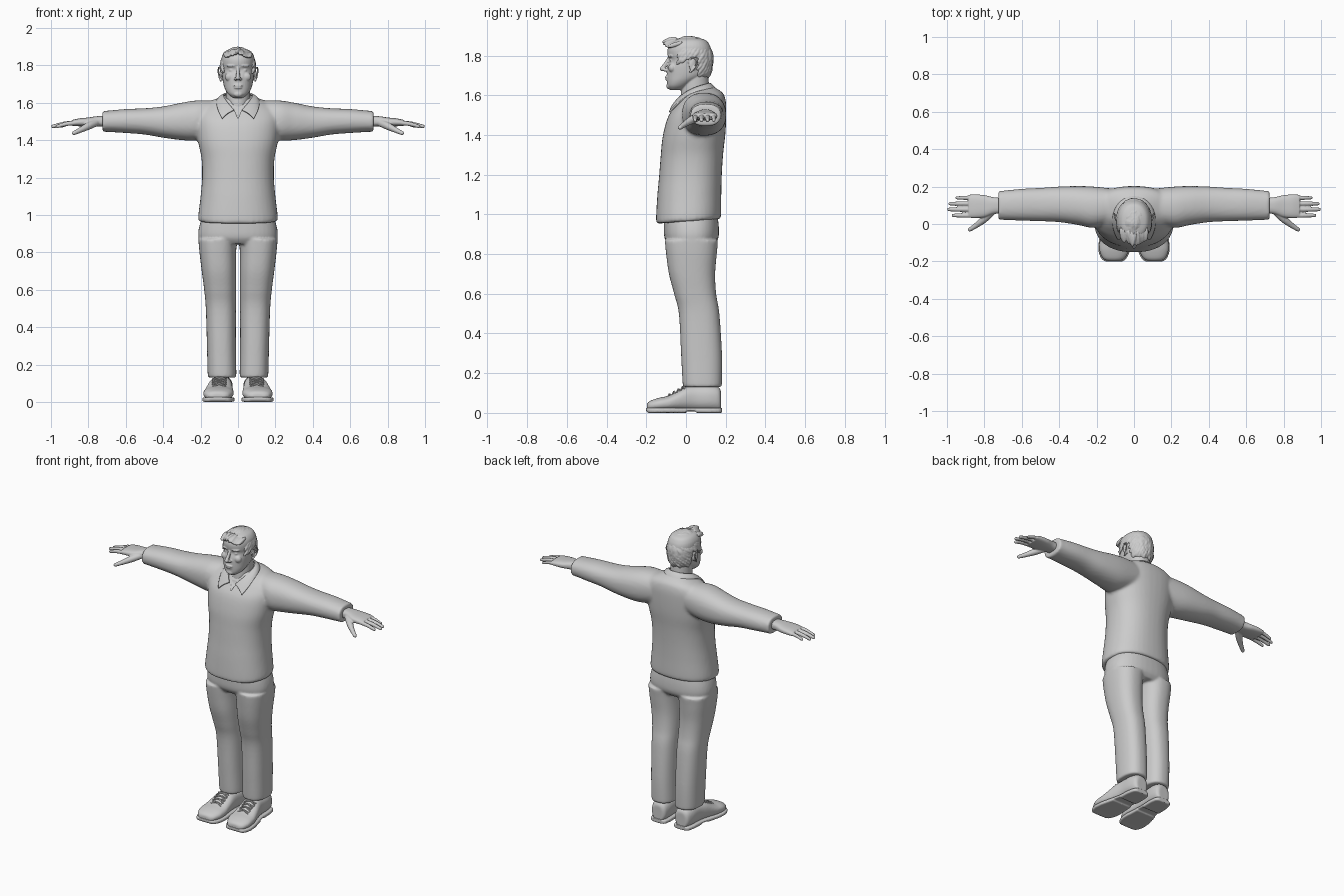
import bpy, bmesh, math, random
from mathutils import Vector, Matrix

if "Cube" in bpy.data.objects:
    bpy.data.objects.remove(bpy.data.objects["Cube"])

random.seed(4)


def spline(rows, steps=5):
    """Catmull-Rom resampling of tuples of numbers."""
    out = []
    for i in range(len(rows) - 1):
        a, b = rows[max(i - 1, 0)], rows[i]
        c, d = rows[i + 1], rows[min(i + 2, len(rows) - 1)]
        for s in range(steps):
            t = s / steps
            out.append([0.5 * (2 * q + (r - p) * t + (2 * p - 5 * q + 4 * r - w) * t * t
                               + (3 * q - p - 3 * r + w) * t ** 3) for p, q, r, w in zip(a, b, c, d)])
    return out + [list(rows[-1])]


def skin(bm, rings):
    """Closed skin over rings of points."""
    vs = [[bm.verts.new(p) for p in r] for r in rings]
    n = len(vs[0])
    for r, s in zip(vs, vs[1:]):
        for i in range(n):
            bm.faces.new((r[i], r[(i + 1) % n], s[(i + 1) % n], s[i]))
    bm.faces.new(vs[0])
    bm.faces.new(vs[-1])


def loft(bm, axis, rows, power=2.3, tilt=0.0, n=40):
    """Rows are (position on axis, min, max, min, max) of superelliptic sections."""
    rings = []
    for t, a0, a1, b0, b1 in spline(rows):
        ring = []
        for k in range(n):
            c, s = math.cos(2 * math.pi * k / n), math.sin(2 * math.pi * k / n)
            a = (a0 + a1) / 2 + (a1 - a0) / 2 * math.copysign(abs(c) ** (2 / power), c)
            b = (b0 + b1) / 2 + (b1 - b0) / 2 * math.copysign(abs(s) ** (2 / power), s)
            ring.append({'x': (t, a, b), 'y': (a, t, b), 'z': (a, b, t + tilt * s)}[axis])
        rings.append(ring)
    skin(bm, rings)


def blob(bm, loc, scale, rot=None, sub=3):
    m = Matrix.Translation(loc) @ (rot or Matrix()) @ Matrix.Diagonal((*scale, 1))
    bmesh.ops.create_icosphere(bm, subdivisions=sub, radius=1, matrix=m)


def tube(bm, rows, n=14):
    """Round tube through (x, y, z, radius) rows with ball ends."""
    pts = spline(rows, 4)
    rings = []
    for i, p in enumerate(pts):
        d = Vector(pts[min(i + 1, len(pts) - 1)][:3]) - Vector(pts[max(i - 1, 0)][:3])
        u = d.orthogonal().normalized() if i == 0 else (u - d * u.dot(d) / d.length_squared).normalized()
        v = d.normalized().cross(u)
        rings.append([Vector(p[:3]) + p[3] * (u * math.cos(2 * math.pi * k / n) + v * math.sin(2 * math.pi * k / n))
                      for k in range(n)])
    skin(bm, rings)
    for p in (pts[0], pts[-1]):
        blob(bm, p[:3], [p[3]] * 3, sub=2)


def mirror(bm):
    new = bmesh.ops.duplicate(bm, geom=bm.verts[:] + bm.edges[:] + bm.faces[:])['geom']
    for v in new:
        if isinstance(v, bmesh.types.BMVert):
            v.co.x *= -1


def finish(name, bm, voxel=0, smooth=0):
    bmesh.ops.recalc_face_normals(bm, faces=bm.faces[:])
    me = bpy.data.meshes.new(name)
    bm.to_mesh(me)
    bm.free()
    me.shade_smooth()
    ob = bpy.data.objects.new(name, me)
    bpy.context.collection.objects.link(ob)
    if voxel:
        r = ob.modifiers.new('blend', 'REMESH')
        r.mode, r.voxel_size, r.use_smooth_shade = 'VOXEL', voxel, True
    if smooth:
        s = ob.modifiers.new('soften', 'SMOOTH')
        s.factor, s.iterations = 0.5, smooth
    return ob


# Sweater: sleeves and torso blended
bm = bmesh.new()
loft(bm, 'x', [(.12, 0, .19, 1.42, 1.612), (.22, -.02, .2, 1.398, 1.612), (.3, -.005, .203, 1.40, 1.60),
               (.4, .01, .2, 1.413, 1.58), (.5, .015, .193, 1.43, 1.57), (.6, .018, .188, 1.438, 1.566),
               (.7, .022, .178, 1.444, 1.557), (.725, .022, .177, 1.443, 1.556)])
mirror(bm)
loft(bm, 'z', [(.965, -.203, .203, -.146, .17), (.985, -.213, .213, -.151, .177), (1.1, -.2, .2, -.145, .178),
               (1.2, -.192, .192, -.136, .181), (1.3, -.195, .195, -.128, .188), (1.4, -.215, .215, -.118, .199),
               (1.5, -.225, .225, -.092, .203), (1.56, -.215, .215, -.052, .2), (1.6, -.165, .165, -.022, .185),
               (1.63, -.085, .085, -.01, .14)], tilt=.012)
sweater = finish('sweater', bm, .0095, 5)

# V-shaped neck opening
bm = bmesh.new()
skin(bm, [[(-.045, y, 1.62), (.045, y, 1.62), (0, y, 1.515)] for y in (-.25, -.035)])
cutter = finish('neckline_cutter', bm)
cutter.hide_render = True
cutter.display_type = 'WIRE'
cut = sweater.modifiers.new('neckline', 'BOOLEAN')
cut.operation, cut.object, cut.solver = 'DIFFERENCE', cutter, 'EXACT'

# Shirt collar
top = [(0, .125, 1.665), (.05, .112, 1.66), (.08, .06, 1.648), (.074, .008, 1.625), (.05, -.035, 1.595), (.022, -.062, 1.563)]
low = [(0, .158, 1.632), (.07, .14, 1.632), (.115, .065, 1.626), (.117, 0, 1.598), (.107, -.05, 1.555), (.086, -.086, 1.517)]
bm = bmesh.new()
rows = []
for a, b in zip(top, low):
    a, b = Vector(a), Vector(b)
    rows.append([bm.verts.new(p) for p in (a, (a + b) / 2 + Vector((b.x * .06, 0, .005)), b)])
for r, s in zip(rows, rows[1:]):
    for i in range(2):
        bm.faces.new((r[i], s[i], s[i + 1], r[i + 1]))
collar = finish('shirt_collar', bm)
collar.modifiers.new('mirror', 'MIRROR')
sub = collar.modifiers.new('smooth', 'SUBSURF')
sub.levels = sub.render_levels = 3
sub.boundary_smooth = 'PRESERVE_CORNERS'
collar.modifiers.new('cloth', 'SOLIDIFY').thickness = .008

# Trousers: two legs and the seat
bm = bmesh.new()
loft(bm, 'z', [(.13, .012, .157, -.012, .177), (.15, .009, .162, -.017, .181), (.3, .011, .166, -.025, .181),
               (.5, .011, .172, -.036, .168), (.6, .01, .181, -.06, .152), (.7, .01, .194, -.086, .147),
               (.8, .01, .206, -.1, .155), (.87, .004, .212, -.107, .162)], 2.4)
mirror(bm)
loft(bm, 'z', [(.845, -.19, .19, -.085, .14), (.88, -.212, .212, -.108, .163), (.94, -.207, .207, -.112, .165),
               (1.02, -.18, .18, -.11, .155)], 2.4)
finish('trousers', bm, .0075, 5)

# Hands: palm, fingers and thumb
bm = bmesh.new()
loft(bm, 'x', [(.69, .058, .138, 1.47, 1.528), (.75, .053, .143, 1.473, 1.528), (.8, .036, .154, 1.473, 1.521),
               (.85, .032, .158, 1.474, 1.516), (.885, .034, .156, 1.476, 1.508)], 2.6)
for y, tip, r in ((.046, .976, .0125), (.078, 1.0, .013), (.109, .993, .0125), (.14, .956, .011)):
    dx = tip - r - .87
    tube(bm, [(.87, y, 1.492, r), (.87 + dx * .5, y, 1.487, r * .95), (tip - r * .75, y, 1.473, r * .75)])
tube(bm, [(.76, .065, 1.493, .02), (.8, .027, 1.475, .02), (.84, -.005, 1.455, .015), (.878, -.03, 1.437, .011)])
mirror(bm)
finish('hands', bm, .004, 3)

# Head: skull, neck and facial features
bm = bmesh.new()
for x in (1,):
    blob(bm, (.033, -.069, 1.773), (.016, .0135, .011))
    blob(bm, (.036, -.079, 1.797), (.027, .011, .007), Matrix.Rotation(.3, 4, 'Z'))
    blob(bm, (.045, -.069, 1.738), (.026, .02, .024))
    blob(bm, (.013, -.104, 1.727), (.009, .011, .008))
    blob(bm, (.09, .033, 1.752), (.008, .019, .03), Matrix.Rotation(.3, 4, 'Z'))
    tube(bm, [(.09, .012, 1.768, .004), (.097, .022, 1.786, .005), (.104, .045, 1.786, .005),
              (.105, .056, 1.765, .005), (.1, .042, 1.737, .005), (.092, .022, 1.718, .006)], 8)
mirror(bm)
loft(bm, 'z', [(1.626, -.028, .028, -.08, -.02), (1.645, -.052, .052, -.093, .01), (1.67, -.068, .068, -.096, .05),
               (1.7, -.078, .078, -.097, .1), (1.74, -.084, .084, -.095, .118), (1.775, -.087, .087, -.085, .126),
               (1.8, -.089, .089, -.092, .129), (1.83, -.089, .089, -.093, .127), (1.855, -.083, .083, -.083, .118),
               (1.877, -.066, .066, -.06, .1), (1.89, -.035, .035, -.02, .06)], 2.2)
loft(bm, 'z', [(1.5, -.068, .068, -.03, .125), (1.58, -.064, .064, -.028, .122), (1.65, -.064, .064, -.022, .116),
               (1.74, -.064, .064, -.01, .11)], 2)
tube(bm, [(0, -.084, 1.79, .008), (0, -.102, 1.76, .0095), (0, -.119, 1.733, .013)])
blob(bm, (0, -.097, 1.692), (.026, .009, .0055))
blob(bm, (0, -.096, 1.68), (.021, .009, .006))
blob(bm, (0, -.085, 1.646), (.025, .014, .016))
finish('head', bm, .0038, 2)

# Hair: overlapping locks combed forward from the crown
bm = bmesh.new()
crown = Vector((.01, .09, 1.9))
for i in range(640):
    h = 1 - 2 * (i + .5) / 640
    a, r = i * 2.39996, math.sqrt(1 - h * h)
    p = Vector((.091 * r * math.cos(a), .018 + .113 * r * math.sin(a), 1.785 + (.107 if h > 0 else .16) * h))
    line = 1.845 if p.y < -.035 else 1.765 if p.y < 0 else 1.795 if p.y < .065 else 1.695
    if p.z < line:
        continue
    nrm = Vector((p.x / .091, (p.y - .018) / .113, (p.z - 1.785) / .107)).normalized()
    d = (p - crown) + Vector((random.uniform(-.04, .04), -.03, random.uniform(-.02, .02)))
    t = (d - nrm * d.dot(nrm)).normalized()
    rot = Matrix((t, nrm.cross(t), nrm)).transposed().to_4x4()
    blob(bm, p + nrm * random.uniform(-.002, .002), (.023, .010, .0075), rot, 2)
for i in range(13):
    x = -.066 + .011 * i
    blob(bm, (x, -.084 + abs(x) * .45, 1.873 - abs(x) * .3 + random.uniform(-.004, .006)),
         (.011, .042, .012), Matrix.Rotation(random.uniform(-.3, .3), 4, 'Z') @ Matrix.Rotation(.3, 4, 'X'), 2)
finish('hair', bm, .0036, 1)

# Shoes: uppers, soles and laces
shoe = [(-.197, .108, .035, .046), (-.182, .108, .06, .06), (-.14, .106, .079, .075), (-.09, .103, .08, .086),
        (-.05, .1, .074, .105), (0, .095, .066, .132), (.05, .09, .06, .14), (.12, .087, .059, .14),
        (.163, .085, .05, .13), (.176, .085, .034, .11)]
bm = bmesh.new()
loft(bm, 'y', [(y, c - w, c + w, .01, z) for y, c, w, z in shoe], 2.4)
mirror(bm)
finish('shoe_uppers', bm, .006, 3)

bm = bmesh.new()
for part, floor in ((shoe[:6], 0), (shoe[4:8], .008), (shoe[6:], 0)):
    loft(bm, 'y', [(y * 1.025, c - w - .005, c + w + .005, .012 if y < -.19 else floor, .026) for y, c, w, z in part], 6)
mirror(bm)
finish('shoe_soles', bm, .005, 2)

bm = bmesh.new()
for y, z in ((-.075, .093), (-.052, .106), (-.03, .118), (-.008, .13)):
    for s in (-1, 1):
        tube(bm, [(.1 - .036 * s, y, z - .007, .004), (.1, y - .008, z + .002, .004),
                  (.1 + .036 * s, y - .016, z - .012, .004)], 8)
mirror(bm)
finish('shoe_laces', bm)
